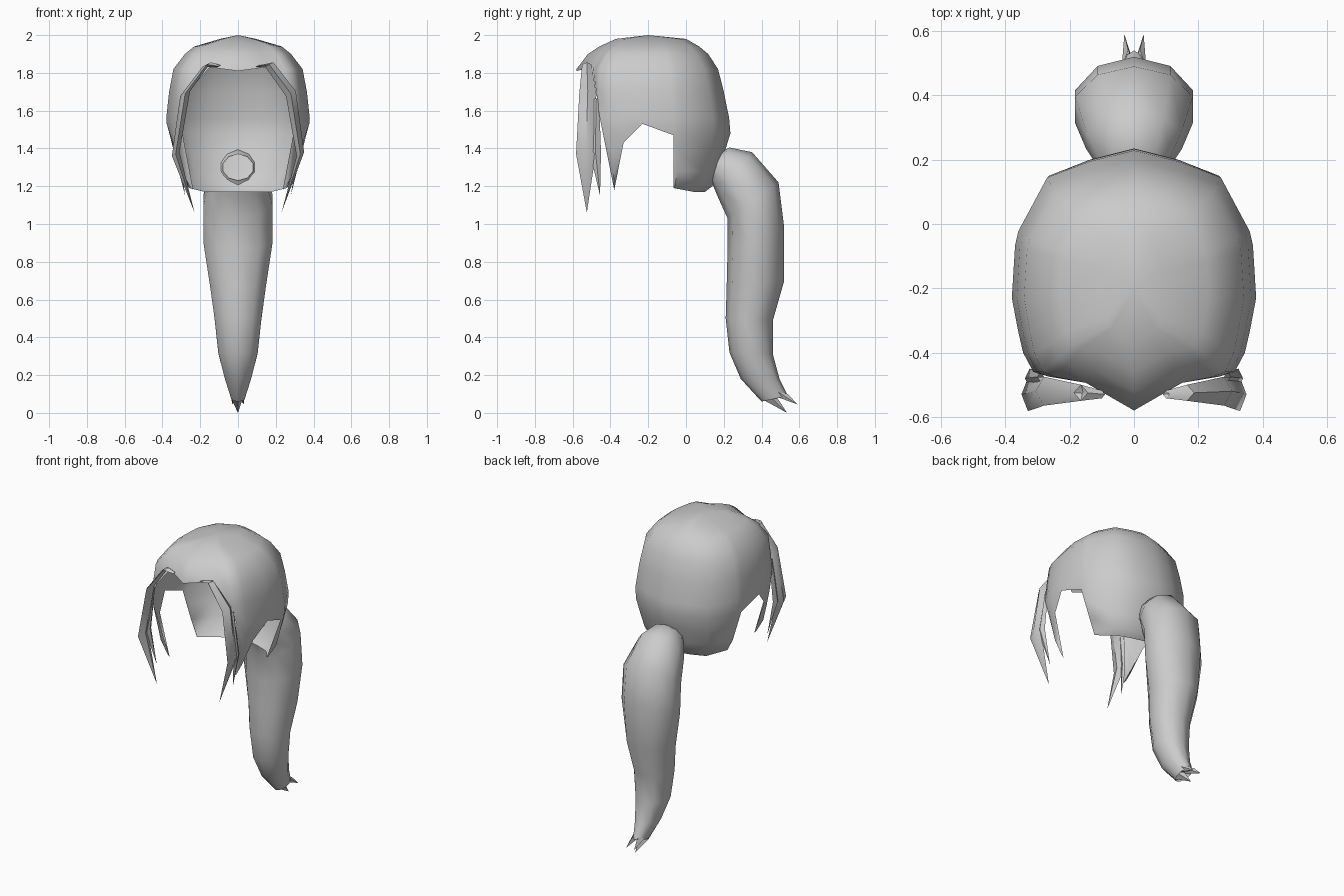
import bpy, bmesh, math

if "Cube" in bpy.data.objects:
    bpy.data.objects.remove(bpy.data.objects["Cube"])

hair = bpy.data.materials.new("hair grey")
hair.diffuse_color = (0.6, 0.6, 0.6, 1)
hair.use_nodes = True
hair.node_tree.nodes["Principled BSDF"].inputs["Base Color"].default_value = hair.diffuse_color


def finish(name, bm, angle=50):
    bmesh.ops.remove_doubles(bm, verts=bm.verts, dist=0.0005)
    bmesh.ops.recalc_face_normals(bm, faces=bm.faces)
    me = bpy.data.meshes.new(name)
    bm.to_mesh(me)
    bm.free()
    me.materials.append(hair)
    ob = bpy.data.objects.new(name, me)
    bpy.context.collection.objects.link(ob)
    bpy.ops.object.select_all(action='DESELECT')
    ob.select_set(True)
    bpy.context.view_layer.objects.active = ob
    bpy.ops.object.shade_smooth_by_angle(angle=math.radians(angle))
    return ob


def loft(bm, rings, closed=True):
    """Skin a list of equally long point rings, skipping collapsed corners."""
    rows = [[bm.verts.new(p) for p in r] for r in rings]
    n = len(rows[0])
    for a, b in zip(rows, rows[1:]):
        for i in range(n if closed else n - 1):
            j = (i + 1) % n
            face = []
            for v in (a[i], a[j], b[j], b[i]):
                if all((v.co - w.co).length > 0.0005 for w in face):
                    face.append(v)
            if len(face) > 2:
                bm.faces.new(face)


# Scalp cap: z, then scale of width, back depth and front depth
LEVELS = [(2.0, 0, 0, 0), (1.98, .25, .46, .45), (1.94, .61, .62, .68),
          (1.90, .74, .73, .84), (1.82, .90, .85, 1), (1.70, .96, .92, 1),
          (1.56, 1, .985, 1), (1.48, .98, 1, .98), (1.38, .93, .93, .95),
          (1.28, .87, .86, .92), (1.20, .74, .78, .9), (1.17, .66, .69, .9)]
# Columns from forehead to nape: x, y at full size, and height of the hem
COLUMNS = [(0, -.58, 1.81), (.17, -.50, 1.83), (.275, -.475, 1.70),
           (.315, -.46, 1.58), (.345, -.40, 1.18), (.36, -.335, 1.43),
           (.38, -.23, 1.53), (.37, -.065, 1.47), (.36, -.02, 1.19),
           (.27, .15, 1.17), (.14, .20, 1.17), (0, .235, 1.17)]
MID = -0.2


def scales(z):
    for a, b in zip(LEVELS, LEVELS[1:]):
        if z >= b[0]:
            t = (a[0] - z) / (a[0] - b[0])
            return [p + (q - p) * t for p, q in zip(a[1:], b[1:])]
    return LEVELS[-1][1:]


def cap_point(col, z):
    x, y, hem = col
    z = max(z, hem)
    sx, sb, sf = scales(z)
    return (x * sx, MID + (y - MID) * (sb if y > MID else sf), z)


around = COLUMNS + [(-x, y, h) for x, y, h in COLUMNS[-2:0:-1]]
bm = bmesh.new()
loft(bm, [[cap_point(c, lv[0]) for c in around] for lv in LEVELS])
finish("scalp_cap", bm, 60)

# Ponytail: front y, z, back y, z and half width of every ring
TAIL = [(.13, 1.23, .16, 1.37, .08), (.145, 1.2, .23, 1.405, .11),
        (.17, 1.14, .35, 1.38, .15), (.22, 1.03, .49, 1.22, .185),
        (.22, .86, .52, .98, .185), (.215, .66, .52, .70, .15),
        (.21, .50, .46, .49, .125), (.23, .32, .46, .31, .105),
        (.29, .18, .495, .18, .07), (.40, .06, .54, .09, .035)]
SIDES = 10


def tail_ring(fy, fz, by, bz, w):
    ring = []
    for i in range(SIDES):
        a = 2 * math.pi * i / SIDES
        t = (1 - math.cos(a)) / 2
        ring.append((w * math.sin(a) * 1.04, fy + (by - fy) * t,
                     fz + (bz - fz) * t))
    return ring


bm = bmesh.new()
loft(bm, [tail_ring(*r) for r in TAIL])
finish("ponytail", bm, 60)


# Pointed strands: diamond rings (x, y, z, half x, half y) ending in a tip
def strand(name, rings, tip, side=1):
    bm = bmesh.new()
    pts = []
    for x, y, z, hx, hy in rings:
        x *= side
        pts.append([(x - hx, y, z - hx / 2), (x, y - hy, z),
                    (x + hx, y, z + hx / 2), (x, y + hy, z)])
    pts.append([(tip[0] * side, tip[1], tip[2])] * 4)
    loft(bm, pts)
    finish(name, bm, 40)


# Split ends of the ponytail
strand("tail_tip_lower", [(0, .43, .085, .033, .05)], (0, .535, 0))
for side, word in ((1, "right"), (-1, "left")):
    strand("tail_tip_" + word, [(.018, .49, .10, .02, .05)],
           (.03, .59, .045), side)
    # Long lock framing the face
    strand("face_lock_" + word,
           [(.10, -.53, 1.835, .01, .012), (.165, -.525, 1.845, .022, .025),
            (.28, -.52, 1.69, .026, .045), (.33, -.53, 1.37, .02, .052)],
           (.23, -.525, 1.06), side)
    # Thinner lock behind it
    strand("side_lock_" + word,
           [(.29, -.475, 1.66, .01, .015), (.325, -.48, 1.38, .014, .03)],
           (.28, -.455, 1.15), side)
